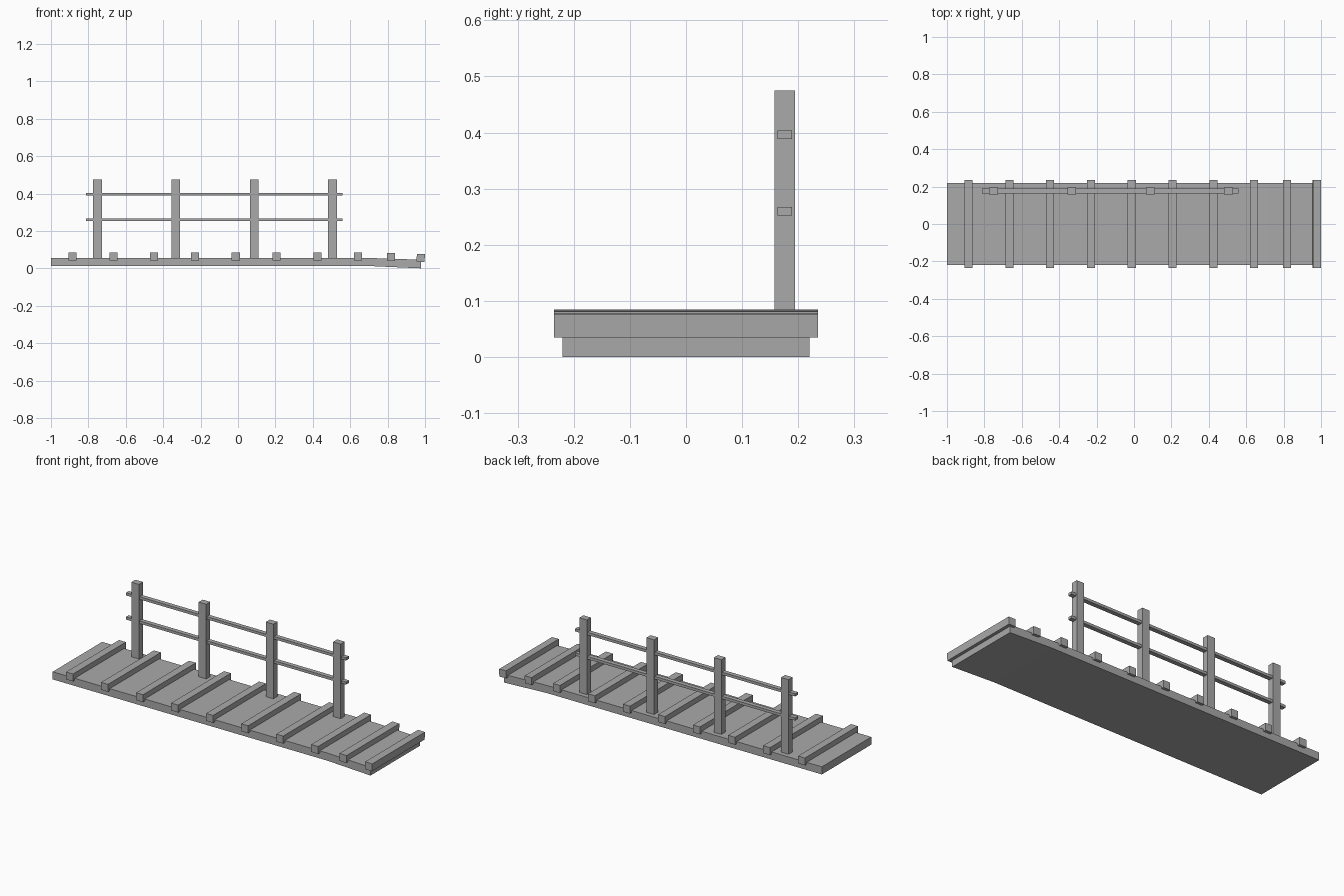
import bpy
import bmesh
from math import radians

cube = bpy.data.objects.get("Cube")
if cube:
    bpy.data.objects.remove(cube, do_unlink=True)

GREY = (0.4, 0.4, 0.4, 1.0)
wood = bpy.data.materials.new("plain grey")
wood.use_nodes = True
wood.diffuse_color = GREY
wood.node_tree.nodes["Principled BSDF"].inputs["Base Color"].default_value = GREY


def finish(name, bm):
    """Turn a bmesh into a flat shaded object."""
    bmesh.ops.recalc_face_normals(bm, faces=bm.faces)
    mesh = bpy.data.meshes.new(name)
    bm.to_mesh(mesh)
    bm.free()
    mesh.materials.append(wood)
    obj = bpy.data.objects.new(name, mesh)
    bpy.context.collection.objects.link(obj)
    return obj


def box(name, center, size, tilt=0.0):
    bm = bmesh.new()
    bmesh.ops.create_cube(bm, size=1.0)
    bmesh.ops.scale(bm, vec=size, verts=bm.verts)
    obj = finish(name, bm)
    obj.location = center
    obj.rotation_euler.y = radians(tilt)
    return obj


# Deck: side profile with a slight downward bend, extruded across the width
DECK_HALF = 0.22
BEND, END = 0.71, 0.979
profile = [(-1, 0.012), (BEND, 0.012), (END, 0.0),
           (END + 0.001, 0.046), (BEND, 0.055), (-1, 0.055)]
bm = bmesh.new()
face = bm.faces.new([bm.verts.new((x, -DECK_HALF, z)) for x, z in profile])
side = bmesh.ops.extrude_face_region(bm, geom=[face])
verts = [g for g in side["geom"] if isinstance(g, bmesh.types.BMVert)]
bmesh.ops.translate(bm, vec=(0, 2 * DECK_HALF, 0), verts=verts)
finish("deck", bm)

# Cross cleats: evenly spaced on the flat part, two tilted on the ramp
CLEAT = (0.043, 0.47, 0.042)
for i in range(8):
    box(f"cleat_{i + 1}", (-0.884 + i * 0.218, 0, 0.064), CLEAT)
box("ramp_cleat_1", (0.818, 0, 0.061), CLEAT, 1.8)
box("ramp_cleat_2", (0.977, 0, 0.056), CLEAT, 1.8)

# Railing posts along the back edge
RAIL_Y = 0.176
for i in range(4):
    box(f"post_{i + 1}", (-0.751 + i * 0.4187, RAIL_Y, 0.2625), (0.047, 0.036, 0.425))

# Two horizontal rails running through the posts
for name, z in (("lower_rail", 0.26), ("upper_rail", 0.396)):
    box(name, (-0.127, RAIL_Y, z), (1.37, 0.025, 0.015))
